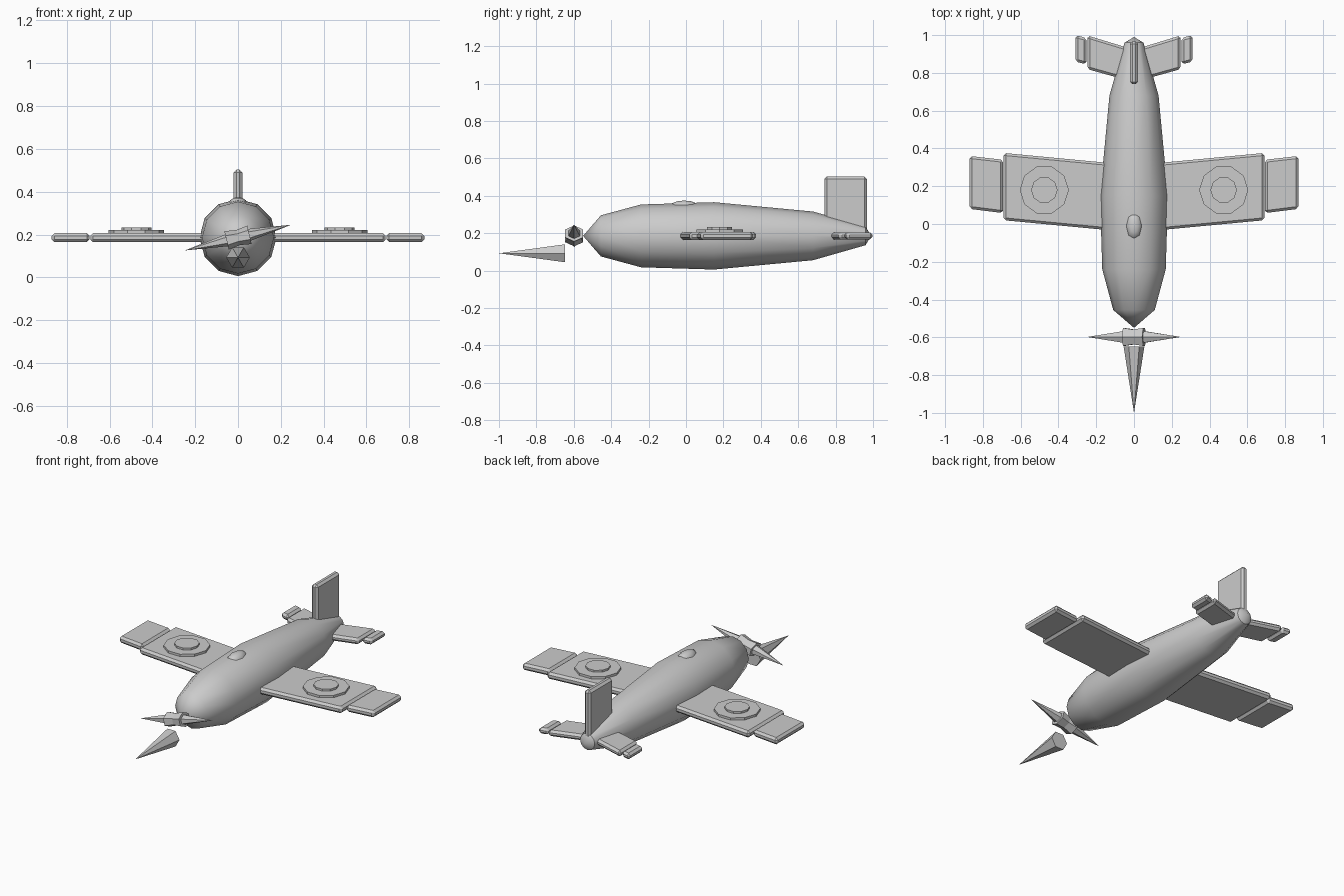
import bpy, bmesh, math
from mathutils import Matrix, Vector

if "Cube" in bpy.data.objects:
    bpy.data.objects.remove(bpy.data.objects["Cube"])

ZC = 0.186  # height of the body axis


def make(name, bm, smooth=None):
    bmesh.ops.recalc_face_normals(bm, faces=bm.faces)
    me = bpy.data.meshes.new(name)
    bm.to_mesh(me)
    bm.free()
    ob = bpy.data.objects.new(name, me)
    bpy.context.collection.objects.link(ob)
    if smooth:
        bpy.ops.object.select_all(action='DESELECT')
        ob.select_set(True)
        bpy.context.view_layer.objects.active = ob
        bpy.ops.object.shade_smooth_by_angle(angle=math.radians(smooth))
    return ob


def slab(name, outline, z0, z1, bevel, rot=None):
    """Chamfered plate from an xy outline."""
    bm = bmesh.new()
    face = bm.faces.new([bm.verts.new((x, y, z0)) for x, y in outline])
    ext = bmesh.ops.extrude_face_region(bm, geom=[face])
    for v in ext['geom']:
        if isinstance(v, bmesh.types.BMVert):
            v.co.z = z1
    bmesh.ops.recalc_face_normals(bm, faces=bm.faces)
    bmesh.ops.bevel(bm, geom=bm.edges[:], offset=bevel, segments=1,
                    profile=0.5, affect='EDGES')
    return make(name, bm)


def cone(name, n, r1, r2, depth, matrix):
    bm = bmesh.new()
    bmesh.ops.create_cone(bm, cap_ends=True, segments=n, radius1=r1,
                          radius2=r2, depth=depth, matrix=matrix)
    bmesh.ops.remove_doubles(bm, verts=bm.verts, dist=1e-5)
    return make(name, bm)


# fuselage: twelve-sided lathe along y
profile = [(-0.455, 0.11), (-0.24, 0.168), (0.15, 0.18), (0.68, 0.13), (0.96, 0.05)]
bm = bmesh.new()
N = 12
rings = [[bm.verts.new((r * math.sin(2 * math.pi * i / N), y,
                        ZC + r * math.cos(2 * math.pi * i / N)))
          for i in range(N)] for y, r in profile]
for a, b in zip(rings, rings[1:]):
    for i in range(N):
        bm.faces.new((a[i], a[(i + 1) % N], b[(i + 1) % N], b[i]))
for y, ring in ((-0.55, rings[0]), (0.99, rings[-1])):
    tip = bm.verts.new((0, y, ZC))
    for i in range(N):
        bm.faces.new((ring[i], ring[(i + 1) % N], tip))
make("fuselage", bm, 40)

# canopy bump
bm = bmesh.new()
bmesh.ops.create_uvsphere(bm, u_segments=8, v_segments=6, radius=1,
                          matrix=Matrix.Translation((0, -0.01, 0.345))
                          @ Matrix.Diagonal((0.043, 0.075, 0.03, 1)))
make("canopy", bm, 40)

# wings, tips, tailplanes and wing discs on both sides
plates = {
    "wing": ([(0.12, -0.034), (0.69, 0.02), (0.69, 0.376), (0.12, 0.322)], 0.165, 0.207),
    "wing_tip": ([(0.693, 0.058), (0.87, 0.08), (0.87, 0.36), (0.693, 0.34)], 0.165, 0.207),
    "tailplane": ([(0.04, 0.762), (0.247, 0.82), (0.247, 0.998), (0.04, 0.935)], 0.167, 0.205),
    "tailplane_tip": ([(0.252, 0.845), (0.31, 0.86), (0.31, 1.0), (0.252, 0.985)], 0.167, 0.205),
}
for side, s in (("right", 1), ("left", -1)):
    for name, (pts, z0, z1) in plates.items():
        slab(f"{name}_{side}", [(s * x, y) for x, y in pts], z0, z1, 0.013)
    turn = Matrix.Rotation(math.pi / 2, 4, 'Z')
    for name, r, z0, z1 in (("outer", 0.13, 0.195, 0.221), ("inner", 0.07, 0.21, 0.233)):
        cone(f"disc_{name}_{side}", 10, r, r, z1 - z0,
             Matrix.Translation((s * 0.475, 0.18, (z0 + z1) / 2)) @ turn)

# tail fin
slab("tail_fin", [(-0.021, 0.74), (0.021, 0.74), (0.021, 0.967), (-0.021, 0.967)],
     0.19, 0.503, 0.013)


def spike(name, base, tip, scale, r=0.055):
    """Six-sided spike from base point to tip point."""
    base, tip = Vector(base), Vector(tip)
    d = tip - base
    rot = d.to_track_quat('Z', 'Y').to_matrix().to_4x4()
    cone(name, 6, r, 0, d.length,
         Matrix.Translation((base + tip) / 2) @ rot @ Matrix.Diagonal((*scale, 1)))


# propeller blades, overlapping at the hub
for side, s in (("right", 1), ("left", -1)):
    bm = bmesh.new()
    bmesh.ops.create_cone(
        bm, cap_ends=True, segments=6, radius1=0.055, radius2=0, depth=0.31,
        matrix=Matrix.Translation((0, -0.598, ZC))
        @ Matrix.Rotation(math.radians(-13.6), 4, 'Y')
        @ Matrix.Diagonal((s, 1, 0.8, 1))
        @ Matrix.Translation((0.1, 0, 0))
        @ Matrix.Rotation(math.pi / 2, 4, 'Y')
        @ Matrix.Rotation(math.pi / 2, 4, 'Z'))
    bmesh.ops.remove_doubles(bm, verts=bm.verts, dist=1e-5)
    make(f"propeller_blade_{side}", bm)

# front spike: corners left and right
bm = bmesh.new()
bmesh.ops.create_cone(
    bm, cap_ends=True, segments=6, radius1=0.055, radius2=0, depth=0.352,
    matrix=Matrix.Translation((0, -0.824, 0.093))
    @ Matrix.Rotation(math.pi / 2, 4, 'X') @ Matrix.Rotation(math.pi / 2, 4, 'Z'))
bmesh.ops.remove_doubles(bm, verts=bm.verts, dist=1e-5)
make("front_spike", bm)
